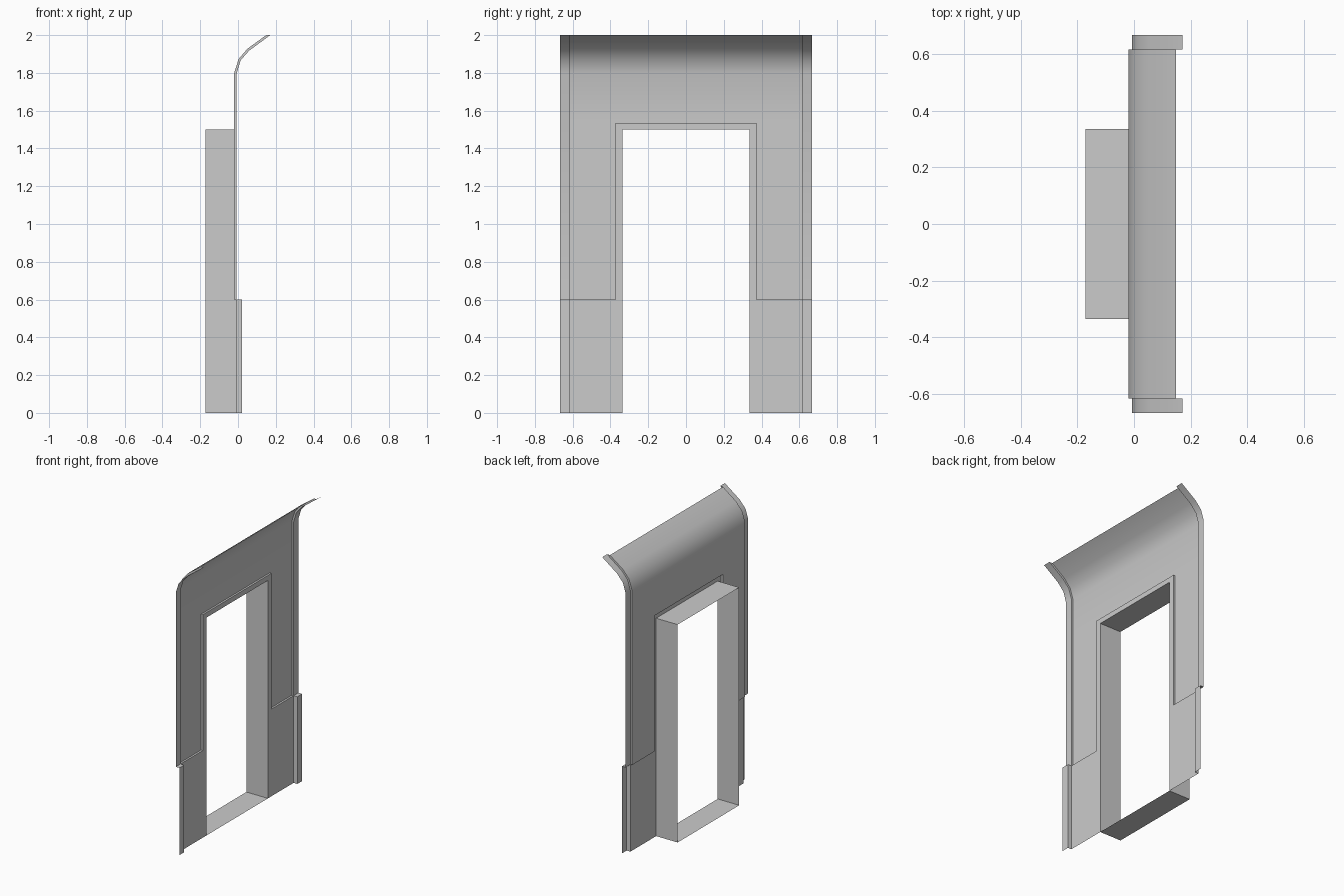
import bpy, bmesh

if "Cube" in bpy.data.objects:
    bpy.data.objects.remove(bpy.data.objects["Cube"])

# Half widths (y), heights (z) and depths (x)
DOOR, FRAME, INNER, OUTER = 0.335, 0.373, 0.615, 0.667
KICK, DOOR_TOP, FRAME_TOP = 0.60, 1.50, 1.535
BACK, MID, FRONT, DEEP = -0.02, -0.007, 0.021, -0.171

# Curved top profiles (x, z)
PANEL_CURVE = [(BACK, 1.80), (0.003, 1.873), (0.05, 1.928), (0.149, 2.0)]
TRIM_CURVE = [(MID, 1.798), (0.014, 1.866), (0.058, 1.917), (0.171, 2.0)]


def rail(profile, y):
    return [(x, y, z) for x, z in profile]


def wall(x, y0, y1, z0, z1):
    p = [(x, z0), (x, z1)]
    return rail(p, y0), rail(p, y1)


def ledge(x0, x1, y0, y1, z):
    return [(x0, y0, z), (x0, y1, z)], [(x1, y0, z), (x1, y1, z)]


def sheet(name, bands):
    """Skin each pair of rails, then mirror the half across y = 0."""
    bm = bmesh.new()
    for a, b in bands:
        va = [bm.verts.new(p) for p in a]
        vb = [bm.verts.new(p) for p in b]
        for i in range(len(a) - 1):
            bm.faces.new((va[i], vb[i], vb[i + 1], va[i + 1]))
    bmesh.ops.remove_doubles(bm, verts=bm.verts, dist=0.0005)
    me = bpy.data.meshes.new(name)
    bm.to_mesh(me)
    bm.free()
    ob = bpy.data.objects.new(name, me)
    bpy.context.collection.objects.link(ob)
    bpy.ops.object.select_all(action='DESELECT')
    ob.select_set(True)
    bpy.context.view_layer.objects.active = ob
    bpy.ops.object.shade_smooth_by_angle(angle=0.7)
    mod = ob.modifiers.new("mirror", 'MIRROR')
    mod.use_axis = (False, True, False)
    mod.merge_threshold = 0.0005
    return ob


# Recessed upper wall with the curved top
upper = [(BACK, FRAME_TOP)] + PANEL_CURVE
sheet("upper_wall", [
    (rail(upper, 0), rail(upper, FRAME)),
    (rail(upper, FRAME), rail(upper, INNER)),
    wall(BACK, FRAME, INNER, KICK, FRAME_TOP),
])

# Raised kick panel and door frame, with their stepped edges
side = [(KICK), (FRAME_TOP)]
sheet("kick_panel_and_door_frame", [
    wall(MID, DOOR, FRAME, 0, KICK),
    wall(MID, FRAME, INNER, 0, KICK),
    wall(MID, DOOR, FRAME, KICK, DOOR_TOP),
    wall(MID, DOOR, FRAME, DOOR_TOP, FRAME_TOP),
    wall(MID, 0, DOOR, DOOR_TOP, FRAME_TOP),
    ledge(BACK, MID, FRAME, INNER, KICK),
    ledge(BACK, MID, 0, FRAME, FRAME_TOP),
    ([(MID, FRAME, z) for z in side], [(BACK, FRAME, z) for z in side]),
])

# Edge trim strips that follow the wall profile
trim = [(MID, KICK)] + TRIM_CURVE
panel = [(BACK, KICK)] + PANEL_CURVE
low = [0, KICK]
sheet("edge_trim", [
    (rail(trim, INNER), rail(trim, OUTER)),
    (rail(panel, INNER), rail(trim, INNER)),
    wall(FRONT, INNER, OUTER, 0, KICK),
    ([(MID, INNER, z) for z in low], [(FRONT, INNER, z) for z in low]),
    ledge(MID, FRONT, INNER, OUTER, KICK),
])

# Door reveal: side, lintel and threshold
tall = [0, DOOR_TOP]
sheet("door_reveal", [
    ([(DEEP, DOOR, z) for z in tall], [(MID, DOOR, z) for z in tall]),
    ledge(MID, DEEP, 0, DOOR, DOOR_TOP),
    ledge(DEEP, MID, 0, DOOR, 0),
])
